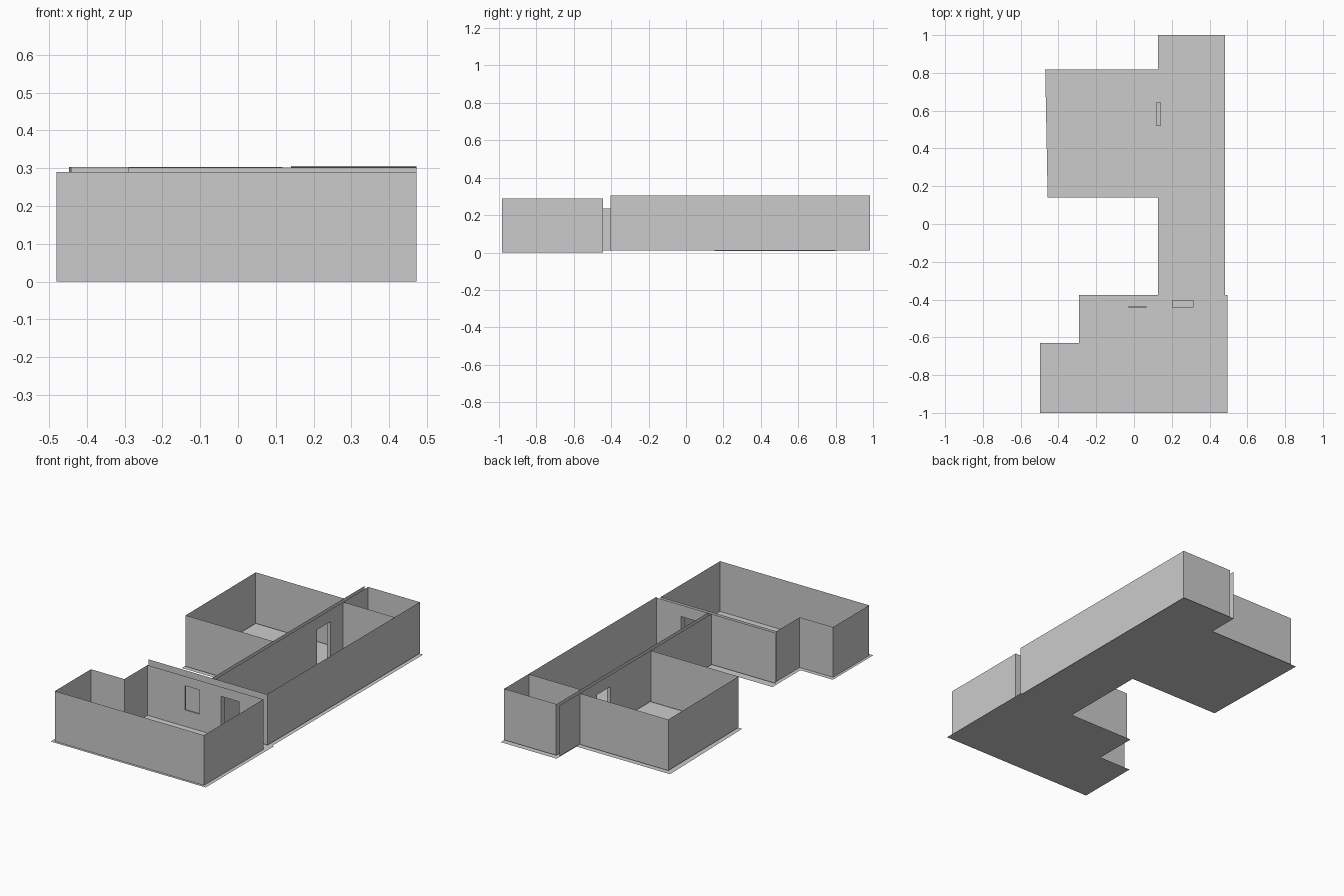
import bpy
import bmesh

if "Cube" in bpy.data.objects:
    bpy.data.objects.remove(bpy.data.objects["Cube"])


def finish(name, bm):
    bmesh.ops.remove_doubles(bm, verts=bm.verts[:], dist=0.0001)
    mesh = bpy.data.meshes.new(name)
    bm.to_mesh(mesh)
    bm.free()
    obj = bpy.data.objects.new(name, mesh)
    bpy.context.collection.objects.link(obj)
    return obj


def quad(bm, pts):
    bm.faces.new([bm.verts.new(p) for p in pts])


def wall_run(name, path, z0, z1):
    """Thin upright walls following a plan path."""
    bm = bmesh.new()
    for (ax, ay), (bx, by) in zip(path, path[1:]):
        quad(bm, [(ax, ay, z0), (bx, by, z0), (bx, by, z1), (ax, ay, z1)])
    return finish(name, bm)


def pierced_wall(name, axis, pos, start, end, z0, z1, holes):
    """Thin straight wall along an axis with rectangular openings (a, b, low, high)."""
    bm = bmesh.new()
    us = sorted({start, end, *[h[0] for h in holes], *[h[1] for h in holes]})
    zs = sorted({z0, z1, *[h[2] for h in holes], *[h[3] for h in holes]})
    for u0, u1 in zip(us, us[1:]):
        for w0, w1 in zip(zs, zs[1:]):
            if any(h[0] <= u0 and u1 <= h[1] and h[2] <= w0 and w1 <= h[3] for h in holes):
                continue
            corners = [(u0, w0), (u1, w0), (u1, w1), (u0, w1)]
            quad(bm, [(u, pos, w) if axis == 'x' else (pos, u, w) for u, w in corners])
    bmesh.ops.remove_doubles(bm, verts=bm.verts[:], dist=0.0001)
    bmesh.ops.dissolve_limit(bm, angle_limit=0.01, verts=bm.verts[:], edges=bm.edges[:])
    return finish(name, bm)


def reveal(name, axis, near, far, hole):
    """Four-sided lining of an opening."""
    a, b, low, high = hole
    ring = [(a, low), (b, low), (b, high), (a, high)]
    bm = bmesh.new()
    for (u0, w0), (u1, w1) in zip(ring, ring[1:] + ring[:1]):
        pts = [(u0, near, w0), (u1, near, w1), (u1, far, w1), (u0, far, w0)]
        quad(bm, pts if axis == 'x' else [(y, x, z) for x, y, z in pts])
    return finish(name, bm)


# Floor: one flat sheet
bm = bmesh.new()
quad(bm, [(x, y, 0) for x, y in [
    (-0.497, -1), (0.494, -1), (0.494, -0.375), (0.483, -0.375), (0.483, 1),
    (0.127, 1), (0.127, 0.817), (-0.47, 0.817), (-0.457, 0.14), (0.127, 0.14),
    (0.127, -0.375), (-0.29, -0.375), (-0.29, -0.63), (-0.497, -0.63)]])
finish("floor", bm)

# Openings
window = (-0.028, 0.065, 0.095, 0.235)
front_door = (0.2, 0.315, 0.012, 0.235)
side_door = (0.52, 0.645, 0.012, 0.235)

# Front room
wall_run("front_room_walls", [(0.472, -0.443), (0.472, -0.985), (-0.481, -0.985),
                              (-0.481, -0.655), (-0.268, -0.655), (-0.268, -0.443)], 0, 0.29)
pierced_wall("front_room_back_wall", 'x', -0.443, -0.268, 0.472, 0, 0.29, [window, front_door])
reveal("window_reveal", 'x', -0.443, -0.433, window)

# Outer skin behind the front room, shared with the corridor
pierced_wall("corridor_end_wall", 'x', -0.403, -0.29, 0.472, 0.01, 0.302, [front_door])
reveal("front_door_reveal", 'x', -0.443, -0.403, front_door)

# Corridor with a cross wall near its far end
wall_run("corridor_side_wall", [(0.472, -0.403), (0.472, 0.76), (0.472, 0.985),
                                (0.14, 0.985)], 0.01, 0.306)
wall_run("corridor_cross_wall", [(0.14, 0.76), (0.472, 0.76)], 0.01, 0.304)
for label, x in (("corridor_inner_wall", 0.14), ("wing_inner_wall", 0.118)):
    pierced_wall(label, 'y', x, -0.403, 0.985, 0.01, 0.304, [side_door])
reveal("side_door_reveal", 'y', 0.118, 0.14, side_door)

# Side wing room
wall_run("wing_room_walls", [(0.118, 0.153), (-0.442, 0.153), (-0.447, 0.8),
                             (0.118, 0.8)], 0.008, 0.303)
